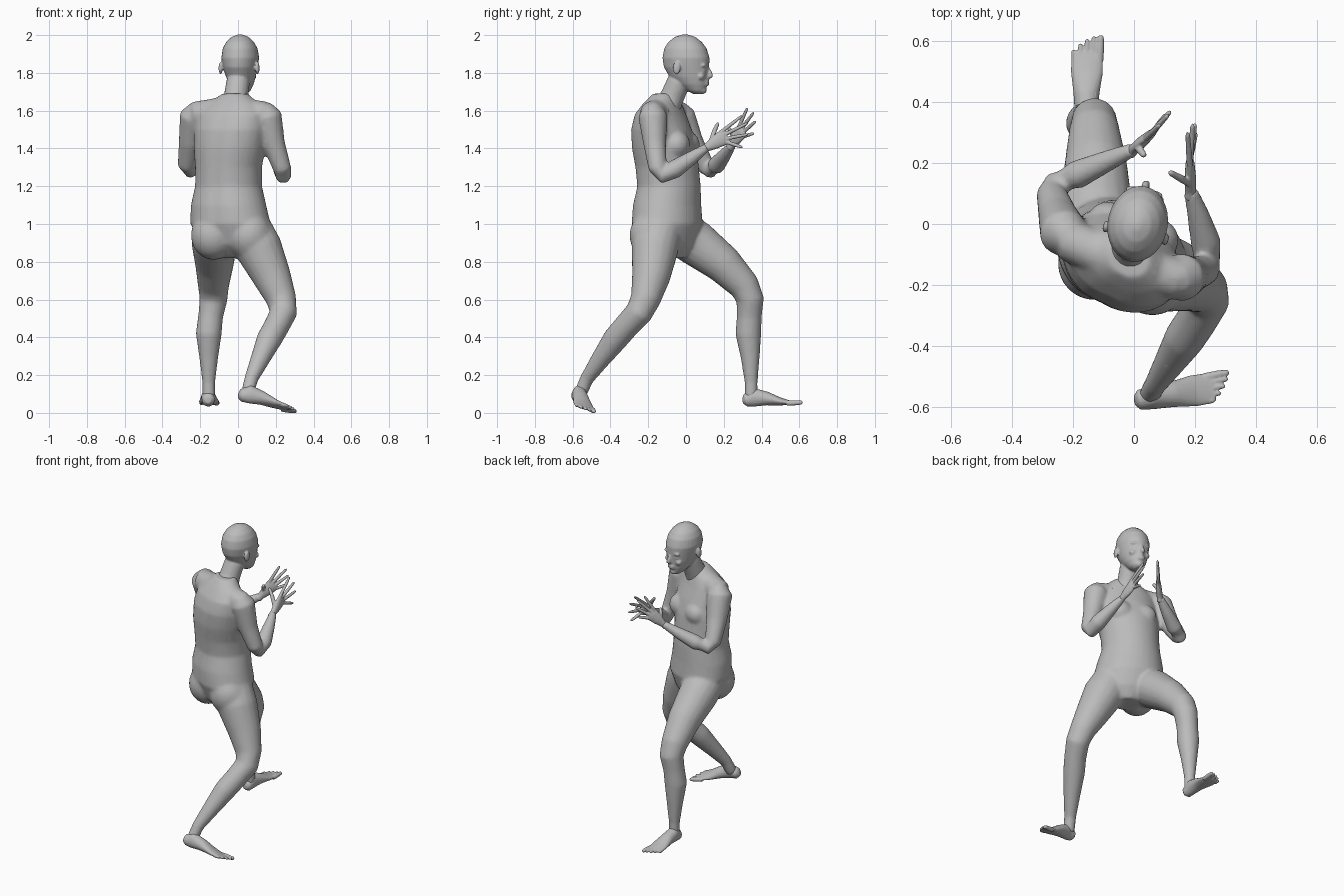
import bpy
import bmesh
from math import sin, cos, pi, tau, radians, exp
from mathutils import Vector, Matrix

if "Cube" in bpy.data.objects:
    bpy.data.objects.remove(bpy.data.objects["Cube"], do_unlink=True)

# One plain grey for the whole figure
grey = bpy.data.materials.new("plain_grey")
grey.use_nodes = True
GREY_VALUE = (0.5, 0.5, 0.5, 1)
grey.diffuse_color = GREY_VALUE
grey.node_tree.nodes["Principled BSDF"].inputs["Base Color"].default_value = GREY_VALUE

UP = Vector((0, 0, 1))


def heading(degrees):
    """Sideways and forward directions of a part turned clockwise from +y."""
    angle = radians(degrees)
    sideways = Vector((cos(angle), -sin(angle), 0))
    return sideways, UP.cross(sideways)


def loft(bm, rings, side=(1, 0, 0), axis=None, groove=0, segments=18):
    """Closed tube through rings of (x, y, z, half width, optional half depth)."""
    centres = [Vector(ring[:3]) for ring in rings]
    last = len(rings) - 1
    loops = []
    for i, ring in enumerate(rings):
        along = axis or (centres[min(i + 1, last)] - centres[max(i - 1, 0)]).normalized()
        side_vector = Vector(side)
        across = (side_vector - along * side_vector.dot(along)).normalized()
        outward = along.cross(across)
        width, depth = ring[3], ring[-1]
        loop = []
        for k in range(segments):
            angle = tau * k / segments
            dent = 1 - groove * exp(-((angle - pi * 1.5) / 0.22) ** 2)
            offset = across * width * cos(angle) + outward * depth * sin(angle)
            loop.append(bm.verts.new(centres[i] + offset * dent))
        loops.append(loop)
    for lower, upper in zip(loops, loops[1:]):
        for k in range(segments):
            following = (k + 1) % segments
            bm.faces.new((lower[k], lower[following], upper[following], upper[k]))
    bm.faces.new(loops[0][::-1])
    bm.faces.new(loops[-1])


def ball(bm, centre, size, turn=0):
    """Ellipsoid with the given half sizes, turned clockwise."""
    matrix = (Matrix.Translation(Vector(centre))
              @ Matrix.Rotation(-radians(turn), 4, "Z")
              @ Matrix.Diagonal((*size, 1)))
    bmesh.ops.create_uvsphere(bm, u_segments=20, v_segments=12, radius=1, matrix=matrix)


def digit(bm, base, tip, radius, bend=(0, 0, 0)):
    """Finger or toe: a tapered tube with a rounded end."""
    base, tip = Vector(base), Vector(tip)
    middle = base.lerp(tip, 0.5) + Vector(bend)
    rings = [(*base, radius), (*middle, radius * 0.95),
             (*middle.lerp(tip, 0.85), radius * 0.75), (*tip, radius * 0.35)]
    loft(bm, rings, side=(0.3, 0.2, 0.9), segments=10)


def finish(name, bm, voxel, smoothing, keep):
    """Fuse the pieces into one skin, soften it and thin out the faces."""
    bmesh.ops.recalc_face_normals(bm, faces=bm.faces)
    mesh = bpy.data.meshes.new(name)
    bm.to_mesh(mesh)
    bm.free()
    part = bpy.data.objects.new(name, mesh)
    bpy.context.collection.objects.link(part)
    remesh = part.modifiers.new("fuse", "REMESH")
    remesh.mode = "VOXEL"
    remesh.voxel_size = voxel
    remesh.use_smooth_shade = True
    soften = part.modifiers.new("soften", "SMOOTH")
    soften.factor = 0.5
    soften.iterations = smoothing
    thin = part.modifiers.new("thin", "DECIMATE")
    thin.ratio = keep
    bpy.ops.object.select_all(action="DESELECT")
    part.select_set(True)
    bpy.context.view_layer.objects.active = part
    bpy.ops.object.convert(target="MESH")
    bpy.ops.object.shade_smooth()
    part.data.materials.clear()
    part.data.materials.append(grey)


# Torso, with a groove down the spine
body = bmesh.new()
torso_side, torso_forward = heading(26)
loft(body, [
    (-0.02, -0.09, 0.82, 0.07, 0.08),
    (-0.03, -0.1, 0.89, 0.16, 0.14),
    (-0.04, -0.1, 1, 0.22, 0.18),
    (-0.05, -0.1, 1.1, 0.205, 0.175),
    (-0.05, -0.09, 1.2, 0.18, 0.165),
    (-0.05, -0.1, 1.3, 0.18, 0.165),
    (-0.045, -0.115, 1.4, 0.195, 0.165),
    (-0.04, -0.13, 1.5, 0.2, 0.15),
    (-0.035, -0.135, 1.58, 0.19, 0.12),
    (-0.025, -0.125, 1.64, 0.14, 0.09),
    (-0.015, -0.115, 1.69, 0.07, 0.06),
], side=torso_side, axis=UP, groove=0.06, segments=32)

# Shoulder girdle, chest and seat
loft(body, [(-0.22, -0.05, 1.58, 0.07), (-0.03, -0.13, 1.61, 0.075), (0.14, -0.18, 1.58, 0.07)])
for centre in ((-0.075, 0.01, 1.42), (0.075, -0.04, 1.42)):
    ball(body, centre, (0.075, 0.06, 0.07), 26)
for centre in ((-0.13, -0.13, 0.94), (0.06, -0.18, 0.94)):
    ball(body, centre, (0.12, 0.12, 0.13), 26)

# Arms, from shoulder to wrist
arms = {
    "leading": [(-0.2, -0.05, 1.62, 0.05), (-0.23, -0.03, 1.57, 0.08),
                (-0.25, 0.03, 1.43, 0.064), (-0.27, 0.1, 1.31, 0.05),
                (-0.255, 0.13, 1.285, 0.046), (-0.19, 0.16, 1.31, 0.048),
                (-0.09, 0.205, 1.365, 0.036), (0, 0.245, 1.42, 0.023)],
    "trailing": [(0.13, -0.18, 1.62, 0.05), (0.155, -0.175, 1.57, 0.078),
                 (0.19, -0.165, 1.42, 0.06), (0.235, -0.15, 1.29, 0.048),
                 (0.24, -0.13, 1.255, 0.042), (0.235, -0.06, 1.29, 0.05),
                 (0.21, 0.03, 1.35, 0.037), (0.185, 0.11, 1.405, 0.023)],
}

# Legs, from hip to ankle
legs = {
    "leading": [(-0.12, -0.06, 0.97, 0.12), (-0.125, 0.05, 0.9, 0.122),
                (-0.125, 0.2, 0.785, 0.102), (-0.13, 0.31, 0.67, 0.082),
                (-0.13, 0.34, 0.6, 0.074), (-0.145, 0.335, 0.51, 0.066),
                (-0.155, 0.33, 0.42, 0.069), (-0.155, 0.34, 0.29, 0.05),
                (-0.155, 0.345, 0.16, 0.034), (-0.155, 0.345, 0.08, 0.035)],
    "trailing": [(0.06, -0.14, 0.97, 0.12), (0.11, -0.165, 0.87, 0.125),
                 (0.18, -0.185, 0.72, 0.102), (0.23, -0.215, 0.6, 0.08),
                 (0.24, -0.25, 0.53, 0.073), (0.205, -0.315, 0.46, 0.068),
                 (0.165, -0.375, 0.39, 0.067), (0.115, -0.455, 0.28, 0.051),
                 (0.07, -0.525, 0.18, 0.037), (0.05, -0.56, 0.1, 0.035)],
}
for limb in (*arms.values(), *legs.values()):
    loft(body, limb, side=(0.9, 0.3, 0.1))
finish("body", body, voxel=0.01, smoothing=8, keep=0.3)

# Head, with its features placed sideways, forward and up
head = bmesh.new()
TURN = 12
head_side, head_forward = heading(TURN)


def on_head(sideways, forward, height):
    return Vector((0.012, 0, height)) + head_side * sideways + head_forward * forward


skull = [(0.065, 1.688, 0.02, 0.025), (0.055, 1.705, 0.042, 0.05),
         (0.035, 1.74, 0.063, 0.08), (0.015, 1.78, 0.078, 0.104),
         (0.003, 1.83, 0.09, 0.121), (0, 1.88, 0.099, 0.126),
         (-0.003, 1.93, 0.091, 0.113), (-0.005, 1.965, 0.072, 0.088),
         (-0.005, 1.99, 0.045, 0.055), (-0.005, 2.003, 0.012, 0.015)]
loft(head, [(*on_head(0, forward, height), width, depth)
            for forward, height, width, depth in skull],
     side=head_side, axis=UP, segments=28)
loft(head, [(-0.015, -0.11, 1.6, 0.075), (-0.01, -0.07, 1.68, 0.064),
            (0, -0.04, 1.75, 0.062), (0.005, -0.01, 1.8, 0.05)])
loft(head, [(*on_head(0, 0.116, 1.83), 0.008), (*on_head(0, 0.131, 1.8), 0.011),
            (*on_head(0, 0.134, 1.786), 0.014), (*on_head(0, 0.118, 1.772), 0.01)],
     side=head_side)
for flip in (-1, 1):
    ball(head, on_head(flip * 0.1, -0.03, 1.825), (0.01, 0.021, 0.034), TURN)
    ball(head, on_head(flip * 0.036, 0.106, 1.84), (0.028, 0.013, 0.01), TURN)
    ball(head, on_head(flip * 0.036, 0.1, 1.812), (0.015, 0.013, 0.009), TURN)
    ball(head, on_head(flip * 0.044, 0.09, 1.782), (0.024, 0.02, 0.02), TURN)
for height in (1.739, 1.752):
    ball(head, on_head(0, 0.114, height), (0.025, 0.012, 0.007), TURN)
ball(head, on_head(0, 0.088, 1.708), (0.028, 0.024, 0.02), TURN)
finish("head", head, voxel=0.006, smoothing=3, keep=0.4)


def make_hand(name, wrist, knuckles, across, tips, thumb):
    """Flat palm, four spread fingers from the upper edge down, and a thumb."""
    bm = bmesh.new()
    wrist, knuckles = Vector(wrist), Vector(knuckles)
    across = Vector(across).normalized()
    palm = [(-0.25, 0.022, 0.021), (0, 0.022, 0.018), (0.4, 0.034, 0.019),
            (0.85, 0.042, 0.015), (1.05, 0.037, 0.009)]
    loft(bm, [(*wrist.lerp(knuckles, share), width, depth) for share, width, depth in palm],
         side=across)
    for place, tip in zip((0.031, 0.011, -0.01, -0.03), tips):
        digit(bm, wrist.lerp(knuckles, 0.9) + across * place, tip, 0.0105)
    digit(bm, wrist.lerp(knuckles, 0.3) + across * 0.015, thumb, 0.013, bend=(0, 0, 0.008))
    finish(name, bm, voxel=0.004, smoothing=2, keep=0.4)


make_hand("leading_hand", (0, 0.245, 1.42), (0.058, 0.297, 1.495), (-0.45, -0.4, 0.8),
          [(0.085, 0.325, 1.615), (0.113, 0.358, 1.59), (0.12, 0.37, 1.545), (0.105, 0.36, 1.48)],
          (0.035, 0.222, 1.51))
make_hand("trailing_hand", (0.185, 0.11, 1.405), (0.183, 0.21, 1.465), (0, -0.53, 0.85),
          [(0.175, 0.3, 1.575), (0.192, 0.328, 1.535), (0.2, 0.33, 1.475), (0.203, 0.3, 1.405)],
          (0.115, 0.17, 1.535))


def make_foot(name, heel, forward, inner, lift):
    """Foot lofted from heel to ball, then five toes from the inner side out."""
    bm = bmesh.new()
    heel, forward, inner = Vector(heel), Vector(forward).normalized(), Vector(inner).normalized()
    sole = [(0, 0.035, 0.016, 0.016), (0.015, 0.035, 0.033, 0.034),
            (0.06, 0.05, 0.037, 0.05), (0.13, 0.04, 0.043, 0.036),
            (0.2, 0.022, 0.053, 0.021), (0.25, 0.014, 0.052, 0.012), (0.265, 0.013, 0.046, 0.009)]
    loft(bm, [(*(heel + forward * reach + UP * height * lift), width, depth)
              for reach, height, width, depth in sole], side=inner)
    for toe in range(5):
        place = inner * (0.039 - 0.02 * toe) + UP * 0.012
        radius = 0.015 if toe == 0 else 0.0105
        reach = 0.318 - 0.003 * toe * toe
        digit(bm, heel + forward * 0.235 + place, heel + forward * reach + place * 1.1, radius)
    finish(name, bm, voxel=0.004, smoothing=3, keep=0.35)


make_foot("leading_foot", (-0.158, 0.3, 0.031), (0.02, 1, 0.035), (1, 0, 0), lift=1)
make_foot("trailing_foot", (0.002, -0.578, 0.06), (0.27, 0.045, -0.048), (0, 1, -0.28), lift=1)
